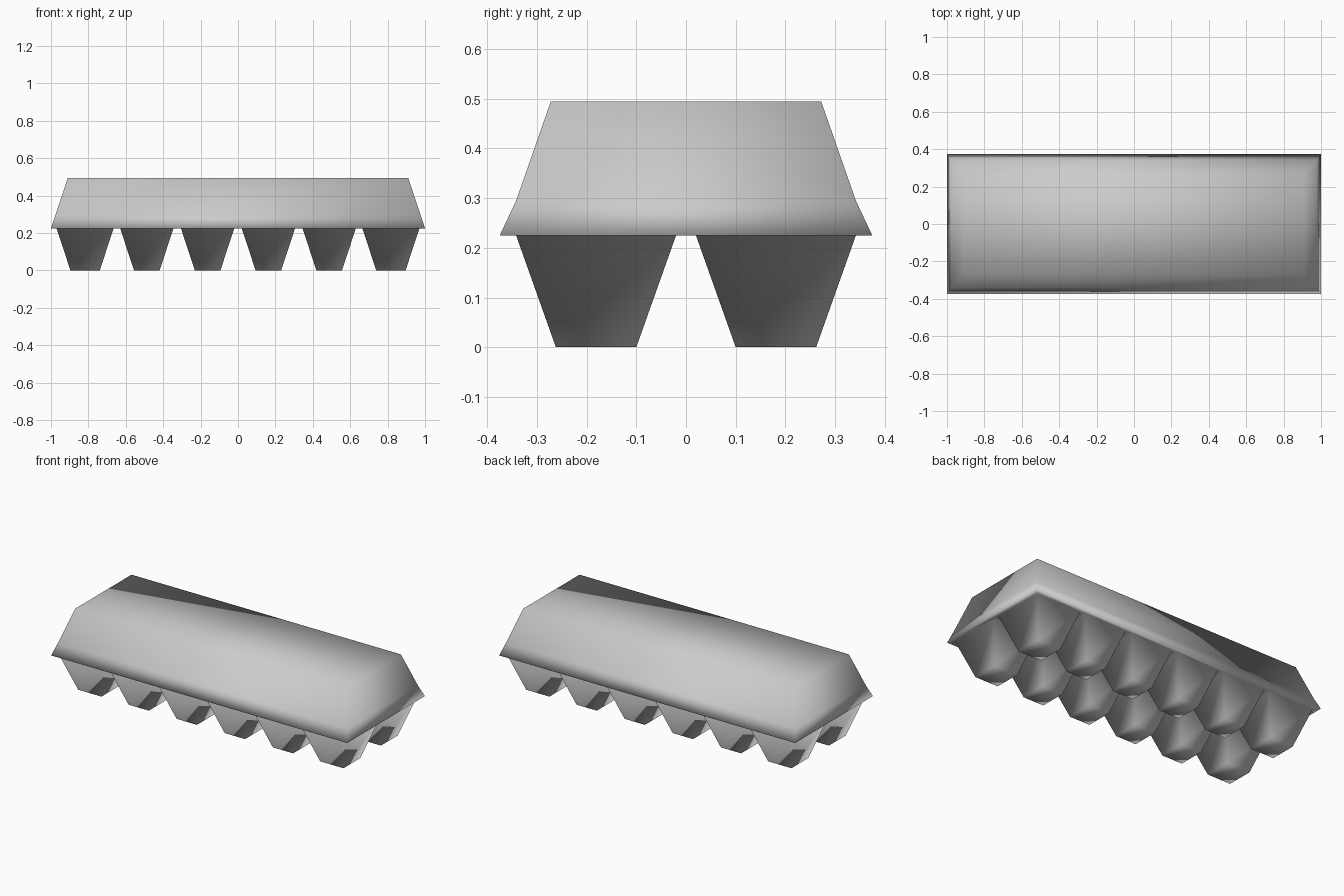
import bpy
import bmesh

cube = bpy.data.objects.get("Cube")
if cube:
    bpy.data.objects.remove(cube, do_unlink=True)

RIM_Z, TOP_Z = 0.225, 0.495
INSET_X, INSET_Y = 0.074, 0.08

# grey moulded pulp
mat = bpy.data.materials.new("grey_pulp")
mat.use_nodes = True
colour = (0.6, 0.6, 0.6, 1)
mat.diffuse_color = colour
mat.node_tree.nodes["Principled BSDF"].inputs["Base Color"].default_value = colour

bm = bmesh.new()


def ring(hx, hy, z):
    """Rectangle of four vertices, counter-clockwise from above."""
    corners = ((-hx, -hy), (hx, -hy), (hx, hy), (-hx, hy))
    return [bm.verts.new((x, y, z)) for x, y in corners]


def bridge(low, high):
    n = len(low)
    for i in range(n):
        j = (i + 1) % n
        bm.faces.new((low[i], low[j], high[j], high[i]))


# lid: flared lip, sloping sides and flat top
lip = ring(1.0, 0.375, RIM_Z)
shoulder = ring(0.977, 0.342, 0.295)
crown = ring(0.91, 0.272, TOP_Z)
bridge(lip, shoulder)
bridge(shoulder, crown)
bm.faces.new(crown)

# tray: grid of cup openings separated by narrow strips
half = [0.02, 0.305, 0.345, 0.63, 0.665, 0.97]
xs = [-x for x in reversed(half)] + half
ys = [-0.342, -0.02, 0.02, 0.342]
grid = [[bm.verts.new((x, y, RIM_Z)) for y in ys] for x in xs]

for i in range(len(xs) - 1):
    for j in range(len(ys) - 1):
        cell = [grid[i][j], grid[i + 1][j], grid[i + 1][j + 1], grid[i][j + 1]]
        if i % 2 or j % 2:
            bm.faces.new(cell[::-1])
            continue
        # tapered cup hanging below its opening
        x0, x1 = xs[i] + INSET_X, xs[i + 1] - INSET_X
        y0, y1 = ys[j] + INSET_Y, ys[j + 1] - INSET_Y
        base = [bm.verts.new((x, y, 0)) for x, y in
                ((x0, y0), (x1, y0), (x1, y1), (x0, y1))]
        bridge(base, cell)
        bm.faces.new(base[::-1])

# underside of the lip, joining lid to tray
sides = [
    [column[0] for column in grid],
    grid[-1],
    [column[-1] for column in reversed(grid)],
    grid[0][::-1],
]
for k, side in enumerate(sides):
    bm.faces.new([lip[(k + 1) % 4], lip[k]] + side)

bmesh.ops.recalc_face_normals(bm, faces=bm.faces[:])
for face in bm.faces:
    face.smooth = True

mesh = bpy.data.meshes.new("egg_carton")
bm.to_mesh(mesh)
bm.free()
mesh.materials.append(mat)
carton = bpy.data.objects.new("egg_carton", mesh)
bpy.context.collection.objects.link(carton)
